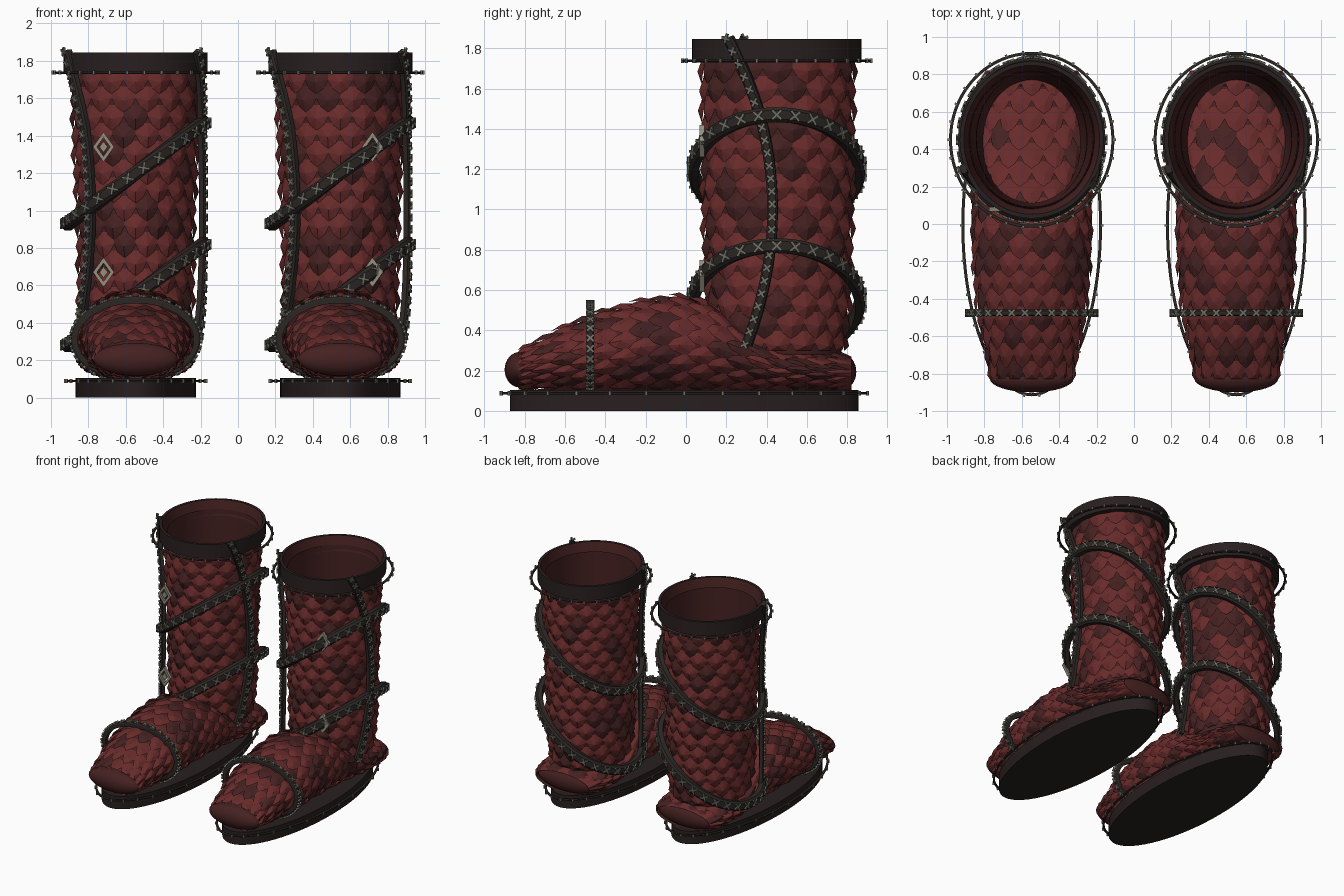
import bpy, bmesh, math, random
from math import sin, cos, pi, radians
from mathutils import Vector

random.seed(4)
cube = bpy.data.objects.get("Cube")
if cube:
    bpy.data.objects.remove(cube, do_unlink=True)


def material(name, colour):
    m = bpy.data.materials.new(name)
    m.use_nodes = True
    m.diffuse_color = (*colour, 1)
    node = next(n for n in m.node_tree.nodes if n.type == 'BSDF_PRINCIPLED')
    node.inputs["Base Color"].default_value = (*colour, 1)
    return m


RED = material("scale_red", (0.14, 0.024, 0.024))
DARK_RED = material("dark_red_leather", (0.06, 0.015, 0.015))
BLACK = material("black_leather", (0.022, 0.014, 0.014))
STRAP = material("strap_leather", (0.024, 0.019, 0.017))
THREAD = material("grey_thread", (0.16, 0.16, 0.13))
METAL = material("pale_metal", (0.3, 0.28, 0.22))


def build(name, verts, faces, mats, smooth=False, rule=None):
    me = bpy.data.meshes.new(name)
    me.from_pydata([tuple(v) for v in verts], [], faces)
    for m in mats:
        me.materials.append(m)
    if rule:
        for p in me.polygons:
            p.material_index = rule(p.index)
    else:
        bm = bmesh.new()
        bm.from_mesh(me)
        bmesh.ops.recalc_face_normals(bm, faces=bm.faces)
        bm.to_mesh(me)
        bm.free()
    ob = bpy.data.objects.new(name, me)
    bpy.context.collection.objects.link(ob)
    if smooth:
        bpy.ops.object.select_all(action='DESELECT')
        ob.select_set(True)
        bpy.context.view_layer.objects.active = ob
        bpy.ops.object.shade_smooth_by_angle(angle=radians(40))


def skin(rings, close_rows=False):
    """Join equal rings of points into a grid of quads."""
    n, rows = len(rings[0]), len(rings)
    faces = [(i * n + j, i * n + (j + 1) % n,
              (i + 1) % rows * n + (j + 1) % n, (i + 1) % rows * n + j)
             for i in range(rows if close_rows else rows - 1) for j in range(n)]
    return [p for r in rings for p in r], faces


def lookup(table, t):
    for a, b in zip(table, table[1:]):
        if t <= b[0]:
            break
    f = (t - a[0]) / (b[0] - a[0])
    return [p + (q - p) * f for p, q in zip(a[1:], b[1:])]


# Surfaces of the leg and the foot, about the boot's own centre
LEG = [(0.28, 0.26, 0.315), (0.5, 0.29, 0.342), (0.95, 0.295, 0.355),
       (1.3, 0.315, 0.36), (1.8, 0.33, 0.365)]
FOOT = [(-0.84, 0.2, 0.125, 0.28), (-0.65, 0.24, 0.11, 0.385), (-0.47, 0.275, 0.1, 0.465),
        (-0.25, 0.295, 0.1, 0.53), (-0.05, 0.3, 0.1, 0.56), (0.15, 0.3, 0.1, 0.53),
        (0.45, 0.295, 0.1, 0.33), (0.7, 0.28, 0.1, 0.28), (0.82, 0.24, 0.11, 0.265)]


def leg(a, z):
    rx, ry = lookup(LEG, z)
    return Vector((rx * cos(a), 0.455 + ry * sin(a), z))


def foot(a, y):
    rx, low, high = lookup(FOOT, y)
    return Vector((rx * cos(a), y, (low + high) / 2 + (high - low) / 2 * sin(a)))


def scales(name, at, surface, start, stop, rows, around, lift, tip):
    """Rows of ridged, pointed scales; tips lie toward the start value."""
    verts, faces, tint = [], [], []
    step = (stop - start) / rows
    outline = [(-0.5, 1, 0.1), (0, 1, 0.2), (0.5, 1, 0.1), (0.53, 0.4, 0.4),
               (0.32, -0.1, tip * 0.9), (0, -0.4, tip), (-0.32, -0.1, tip * 0.9),
               (-0.53, 0.4, 0.4)]
    for r in range(rows):
        for k in range(around):
            shade = int(random.random() < 0.27)
            base = len(verts)
            for u, v, h in outline + [(0, 0.22, 1.15)]:
                a = (k + u + 0.5 * (r % 2)) * 2 * pi / around
                t = min(max(start + (r + v) * step, start), stop)
                p = surface(a, t)
                n = p - surface(a + pi, t)
                verts.append(at + p + n.normalized() * lift * h)
            for i in range(8):
                faces.append((base + 8, base + (i + 1) % 8, base + i))
                tint.append(shade)
    build(name, verts, faces, [RED, DARK_RED], rule=lambda i: tint[i])


def frames(path, normals, closed):
    n = len(path)
    for i, (p, out) in enumerate(zip(path, normals)):
        a = path[(i - 1) % n] if closed else path[max(i - 1, 0)]
        b = path[(i + 1) % n] if closed else path[min(i + 1, n - 1)]
        t = (b - a).normalized()
        side = t.cross(out).normalized()
        yield p, t, side, side.cross(t)


def band(name, path, normals, width, thick, mat, closed=True):
    rings = [[p + s * width * x + o * thick * y for x, y in
              ((-1, -1), (1, -1), (1, 0.4), (0.6, 1), (-0.6, 1), (-1, 0.4))]
             for p, t, s, o in frames(path, normals, closed)]
    verts, faces = skin(rings, closed)
    if not closed:
        faces += [tuple(range(6)), tuple(range(len(verts) - 6, len(verts)))]
    build(name, verts, faces, [mat])


def stitches(name, path, normals, every, size, height, closed=True, crossed=True):
    """Crossed threads, or single short ones, along a band."""
    verts, faces = [], []
    for i, (p, t, s, o) in enumerate(frames(path, normals, closed)):
        if i % every:
            continue
        for d in ((t + s, t - s) if crossed else (s,)):
            d = d.normalized()
            c = d.cross(o)
            base = len(verts)
            verts += [p + o * (height + k * 0.007) + d * size * x + c * 0.006 * y
                      for k in (-1, 1) for x, y in ((-1, -1), (1, -1), (1, 1), (-1, 1))]
            faces += [tuple(base + j for j in f) for f in
                      ((0, 1, 2, 3), (4, 5, 6, 7), (0, 1, 5, 4),
                       (1, 2, 6, 5), (2, 3, 7, 6), (3, 0, 4, 7))]
    build(name, verts, faces, [THREAD])


def oval(at, rx, ry, z, tilt=0, n=120):
    angles = [2 * pi * i / n for i in range(n)]
    return ([at + Vector((rx * cos(a), ry * sin(a), z + tilt * cos(a))) for a in angles],
            [Vector((cos(a) / rx, sin(a) / ry, 0)).normalized() for a in angles])


def boot(side, cx):
    at = Vector((cx, 0, 0))
    leg_at = Vector((cx, 0.45, 0))
    sole_at = Vector((cx, -0.008, 0))
    turn = [2 * pi * i / 48 for i in range(48)]

    # Leather body under the scales
    v, f = skin([[at + leg(a, 0.28 + 0.1 * i) for a in turn] for i in range(16)])
    build(side + "_leg_lining", v, f, [DARK_RED], smooth=True)
    v, f = skin([[at + foot(a, row[0]) for a in turn] for row in FOOT])
    build(side + "_foot_lining", v, f, [DARK_RED], smooth=True)
    scales(side + "_leg_scales", at, leg, 0.3, 1.76, 15, 16, 0.03, 0.5)
    scales(side + "_foot_scales", at, foot, -0.83, 0.82, 17, 16, 0.027, 0.8)

    # Rounded toe and heel caps
    for part, y, rx, z, rz in (("toe", -0.825, 0.225, 0.205, 0.088),
                               ("heel", 0.77, 0.25, 0.195, 0.09)):
        bpy.ops.mesh.primitive_uv_sphere_add(segments=32, ring_count=16, location=(cx, y, z))
        cap = bpy.context.object
        cap.name = f"{side}_{part}_cap"
        cap.scale = (rx, 0.075, rz)
        cap.data.materials.append(DARK_RED)
        bpy.ops.object.shade_smooth_by_angle()

    # Sole, and cuff with a dark red inside
    v, f = skin([oval(sole_at, 0.322, 0.865, z, n=64)[0] for z in (0, 0.105)])
    f += [tuple(range(64)), tuple(range(64, 128))]
    build(side + "_sole", v, f, [BLACK], smooth=True)
    v, f = skin([oval(leg_at, 0.385 - d, 0.42 - d, z, n=64)[0] for d, z in
                 ((0, 1.73), (0, 1.845), (0.022, 1.845), (0.055, 1.73))], True)
    build(side + "_cuff", v, f, [BLACK, DARK_RED], smooth=True,
          rule=lambda i: int(i // 64 == 2))

    # Thin welts standing off the cuff and the sole
    for part, centre, rx, ry, z in (("cuff", leg_at, 0.434, 0.462, 1.737),
                                    ("sole", sole_at, 0.368, 0.905, 0.088)):
        path, out = oval(centre, rx, ry, z)
        band(f"{side}_{part}_welt", path, out, 0.006, 0.008, STRAP)
        stitches(f"{side}_{part}_welt_stitches", path, out, 4, 0.011, 0.009, crossed=False)

    # Slanted straps around the leg
    for part, z in (("upper", 1.2), ("lower", 0.55)):
        path, out = oval(leg_at, 0.37, 0.413, z, 0.27)
        band(f"{side}_{part}_strap", path, out, 0.037, 0.024, STRAP)
        stitches(f"{side}_{part}_strap_stitches", path, out, 4, 0.033, 0.027)

    # Strap across the toes
    angles = [2 * pi * i / 120 for i in range(120)]
    path = [at + Vector((0.328 * cos(a), -0.475, 0.31 + 0.212 * sin(a))) for a in angles]
    out = [Vector((cos(a) / 0.328, 0, sin(a) / 0.212)).normalized() for a in angles]
    band(side + "_toe_strap", path, out, 0.018, 0.018, STRAP)
    stitches(side + "_toe_strap_stitches", path, out, 4, 0.024, 0.022)

    # Curved seams running up both sides of the leg
    for part, middle, bend in (("inner", -3, -27), ("outer", 227, -23)):
        path, out = [], []
        for i in range(73):
            z = 0.33 + 1.52 * i / 72
            a = radians(middle + bend * ((z - 1) / 0.8) ** 2)
            flare = 0.035 * max(0, (z - 1.45) / 0.4)
            path.append(leg_at + Vector(((0.358 + flare) * cos(a), (0.4 + flare) * sin(a), z)))
            out.append(Vector((cos(a), sin(a), 0)))
        band(f"{side}_{part}_seam", path, out, 0.026, 0.018, STRAP, closed=False)
        stitches(f"{side}_{part}_seam_stitches", path, out, 3, 0.024, 0.021, closed=False)

    # Diamond buckles on the outer front
    dx = math.copysign(0.172, cx)
    corners = (0, pi / 2, pi, 3 * pi / 2)
    for part, z in (("upper", 1.34), ("lower", 0.67)):
        c = Vector((cx + dx, 0.08, z))
        v, f = skin([[c + Vector((0.057 * k * cos(a), y, 0.08 * k * sin(a))) for a in corners]
                     for k, y in ((1, 0.012), (1, -0.012), (0.62, -0.012), (0.62, 0.012))], True)
        build(f"{side}_{part}_buckle", v, f, [METAL])
        v, f = skin([[c + Vector((0.022 * cos(a), y, 0.03 * sin(a))) for a in corners]
                     for y in (-0.008, 0.02)])
        build(f"{side}_{part}_buckle_stud", v, f + [(0, 1, 2, 3), (4, 5, 6, 7)], [METAL])


boot("right", -0.547)
boot("left", 0.547)
